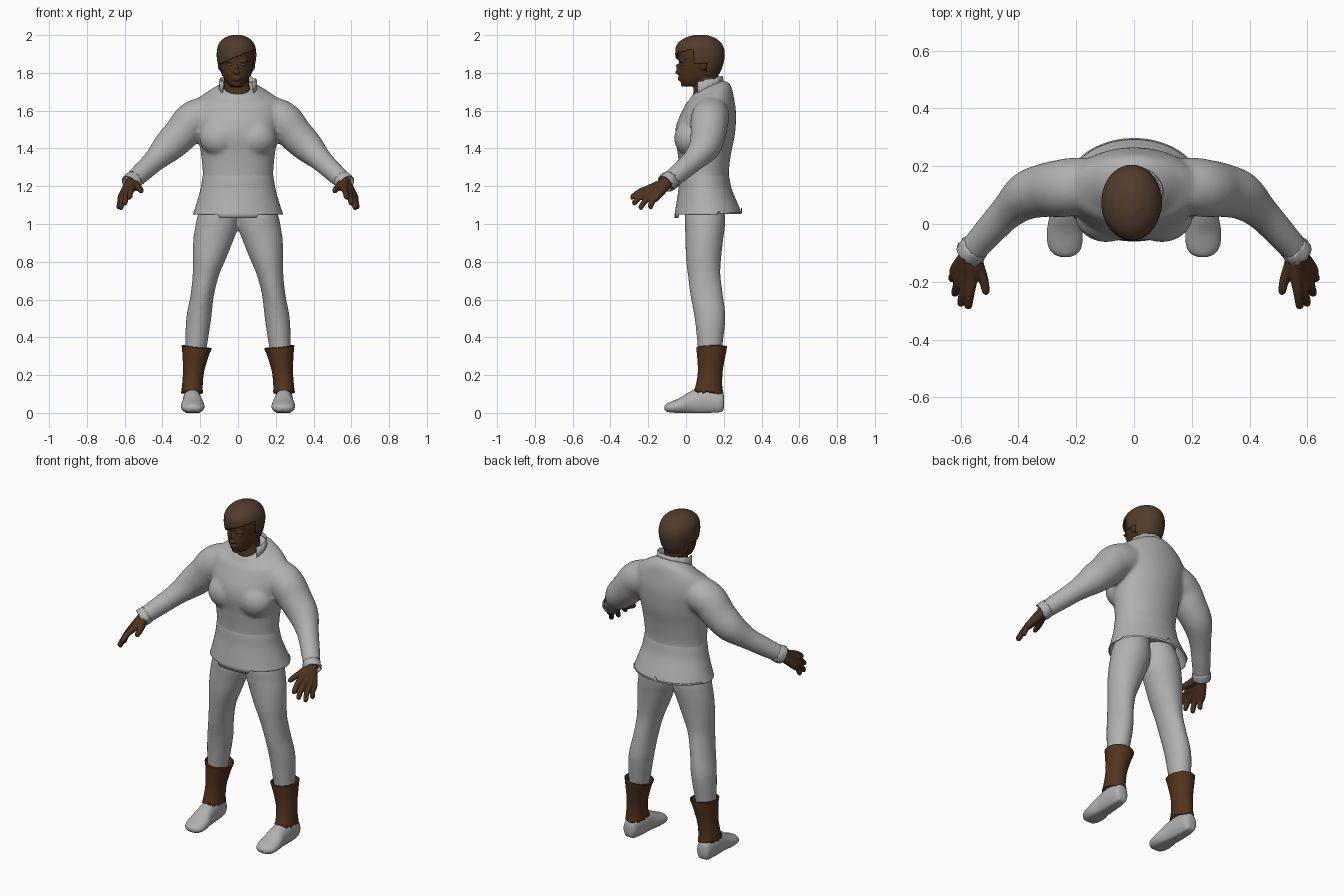
import bpy, bmesh, math, random
from mathutils import Vector, Matrix

random.seed(4)
if "Cube" in bpy.data.objects:
    bpy.data.objects.remove(bpy.data.objects["Cube"], do_unlink=True)


def material(name, rgb):
    m = bpy.data.materials.new(name)
    m.use_nodes = True
    m.diffuse_color = (*rgb, 1)
    m.node_tree.nodes["Principled BSDF"].inputs["Base Color"].default_value = (*rgb, 1)
    return m


cloth = material("grey cloth", (.44, .44, .44))
skin = material("dark skin", (.074, .033, .014))
hair_brown = material("brown hair", (.082, .046, .026))
leather = material("brown leather", (.086, .034, .013))
eye_white = material("eye white", (.35, .3, .26))


def smooth_rows(rows, steps):
    """Catmull-Rom interpolation through rows of numbers."""
    out = []
    last = len(rows) - 1
    for i in range(last):
        p = [rows[max(0, min(last, i + k))] for k in (-1, 0, 1, 2)]
        for s in range(steps):
            t = s / steps
            out.append([b + t / 2 * (c - a + t * (2 * a - 5 * b + 4 * c - d + t * (3 * (b - c) + d - a)))
                        for a, b, c, d in zip(*p)])
    return out + [list(rows[last])]


def skin_rings(bm, rings, caps=True):
    """Bridge equal rings of points."""
    grid = [[bm.verts.new(p) for p in ring] for ring in rings]
    n = len(grid[0])
    for lower, upper in zip(grid, grid[1:]):
        for i in range(n):
            j = (i + 1) % n
            bm.faces.new((lower[i], lower[j], upper[j], upper[i]))
    if caps:
        bm.faces.new(grid[-1])
        bm.faces.new(grid[0][::-1])


def ellipse(centre, u, v, n):
    return [centre + u * math.cos(math.tau * i / n) + v * math.sin(math.tau * i / n) for i in range(n)]


def body(bm, rows, side=1, n=48, steps=4, caps=True):
    """Horizontal rings: height, centre x, half width, front y, back y, tilt."""
    rings = []
    for z, cx, w, front, back, tilt in smooth_rows([tuple(r) + (0,) * (6 - len(r)) for r in rows], steps):
        depth = (back - front) / 2
        rings.append(ellipse(Vector((cx * side, (front + back) / 2, z)), Vector((w, 0, 0)),
                             Vector((0, depth, tilt * depth)), n))
    skin_rings(bm, rings, caps)


def tube(bm, rows, side=1, n=20, steps=5, caps=True):
    """Round tube along x, y, z, radius."""
    path = smooth_rows(rows, steps)
    pts = [Vector((x * side, y, z)) for x, y, z, r in path]
    rings = []
    for i, p in enumerate(pts):
        t = (pts[min(i + 1, len(pts) - 1)] - pts[max(i - 1, 0)]).normalized()
        u = t.cross(Vector((0, 0, 1))).normalized()
        rings.append(ellipse(p, u * path[i][3], t.cross(u) * path[i][3], n))
    skin_rings(bm, rings, caps)


def ball(bm, centre, size, turn=0):
    m = Matrix.Translation(centre) @ Matrix.Rotation(turn, 4, 'X') @ Matrix.Diagonal((*size, 1))
    bmesh.ops.create_uvsphere(bm, u_segments=20, v_segments=12, radius=1, matrix=m)


def finish(bm, name, mat, voxel=0, relax=4, thick=0):
    bmesh.ops.recalc_face_normals(bm, faces=bm.faces)
    mesh = bpy.data.meshes.new(name)
    bm.to_mesh(mesh)
    bm.free()
    mesh.materials.append(mat)
    mesh.shade_smooth()
    mesh.set_sharp_from_angle(angle=math.radians(50))
    ob = bpy.data.objects.new(name, mesh)
    bpy.context.collection.objects.link(ob)
    if voxel:
        mod = ob.modifiers.new("blend", 'REMESH')
        mod.mode = 'VOXEL'
        mod.voxel_size = voxel
        mod.use_smooth_shade = True
        mod = ob.modifiers.new("relax", 'SMOOTH')
        mod.factor = .5
        mod.iterations = relax
    if thick:
        mod = ob.modifiers.new("thickness", 'SOLIDIFY')
        mod.thickness = thick
        mod.offset = 0


# Shirt: torso, chest and both sleeves blended together
bm = bmesh.new()
body(bm, [(1.13, 0, .19, -.03, .235), (1.2, 0, .189, -.034, .23), (1.28, 0, .187, -.035, .227),
          (1.38, 0, .197, -.045, .24), (1.46, 0, .21, -.058, .257),
          (1.53, 0, .225, -.05, .264), (1.6, 0, .235, -.019, .264), (1.66, 0, .215, .002, .252, .15),
          (1.7, 0, .15, .018, .232, .4), (1.725, 0, .098, .034, .187, .5)], n=96)
for s in (1, -1):
    ball(bm, (.095 * s, .03, 1.455), (.11, .094, .1))
    tube(bm, [(.1, .135, 1.6, .09), (.2, .13, 1.568, .1), (.25, .123, 1.538, .1), (.3, .118, 1.478, .094),
              (.37, .098, 1.408, .084), (.44, .04, 1.338, .061), (.51, -.035, 1.272, .053),
              (.565, -.098, 1.221, .047)], s, n=32)
finish(bm, "shirt", cloth, voxel=.009, relax=12)

# Flared shirt tail with a stepped hem, tucked into the waist above
bm = bmesh.new()
body(bm, [(1.05, 0, .237, -.058, .295), (1.1, 0, .22, -.05, .275), (1.18, 0, .197, -.038, .241),
          (1.24, 0, .187, -.034, .228), (1.28, 0, .18, -.026, .218)], n=120, steps=5, caps=False)
for v in bm.verts:
    if v.co.z < 1.051:
        if v.co.y < .05:
            v.co.z -= .018 if abs(v.co.x) < .1 else 0
        elif v.co.y > .17:
            v.co.z += .035 if abs(v.co.x) < .012 else .014
finish(bm, "shirt_tail", cloth, thick=.005)

# Standing collar, open at the throat
bm = bmesh.new()
pairs = []
for i in range(51):
    a = math.radians(-35 + 5 * i)
    x, y = math.cos(a), math.sin(a) * .083
    pairs.append((bm.verts.new((x * .1, .111 + y * 1.04, 1.7 + y / 2)),
                  bm.verts.new((x * .096, .11 + y, 1.765 + y / 5 + random.uniform(-.004, .004)))))
for p, q in zip(pairs, pairs[1:]):
    bm.faces.new((p[0], q[0], q[1], p[1]))
finish(bm, "collar", cloth, thick=.006)

# Trousers: both legs meeting at the hips
bm = bmesh.new()
for s in (1, -1):
    body(bm, [(1.16, .085, .085, .02, .18), (1.05, .105, .107, -.005, .206), (.98, .114, .113, -.005, .205),
              (.92, .129, .107, -.003, .197), (.82, .151, .089, 0, .186), (.73, .17, .07, .01, .182),
              (.62, .19, .062, .024, .196), (.5, .208, .066, .046, .208), (.35, .222, .057, .062, .192),
              (.18, .237, .042, .075, .17)], s)
finish(bm, "trousers", cloth, voxel=.009, relax=5)

for side, s in (("left", 1), ("right", -1)):
    # Flared leather gaiter
    bm = bmesh.new()
    body(bm, [(.35, .219, .077, .058, .213, .03), (.32, .222, .069, .061, .208), (.22, .235, .052, .067, .19),
              (.14, .242, .051, .054, .188), (.108, .243, .054, .042, .194, -.06)], s, caps=False)
    for v in bm.verts:
        if v.co.z < .118:
            v.co.z += random.uniform(-.007, .007)
        elif v.co.z > .33:
            v.co.z += (abs(v.co.x) - .22) * .1
    finish(bm, side + "_gaiter", leather, thick=.008)

    # Shoe: upright rings from heel to toe (y, centre x, half width, bottom, top)
    bm = bmesh.new()
    rings = []
    for y, cx, w, low, top in smooth_rows([(.202, .246, .02, .03, .09), (.185, .246, .04, .005, .125),
                                           (.1, .244, .048, 0, .145), (.03, .241, .052, 0, .127),
                                           (-.03, .24, .062, 0, .088), (-.08, .239, .057, .002, .064),
                                           (-.105, .238, .038, .008, .05), (-.115, .238, .012, .02, .036)], 4):
        ring = ellipse(Vector((cx * s, y, (low + top) / 2)), Vector((w, 0, 0)), Vector((0, 0, (top - low) / 2)), 32)
        for p in ring:
            p.z = max(p.z, low + (top - low) * .08) - .08 * (top - low)  # flattened sole
        rings.append(ring)
    skin_rings(bm, rings)
    finish(bm, side + "_shoe", cloth)

    # Ragged cuff around the wrist
    bm = bmesh.new()
    tube(bm, [(.548, -.078, 1.237, .046), (.562, -.094, 1.224, .049), (.574, -.108, 1.213, .047)],
         s, n=24, steps=2, caps=False)
    for v in bm.verts:
        v.co.y += random.uniform(-.006, .006)
    finish(bm, side + "_cuff", cloth, thick=.004)

    # Hand: fingers running from the wrist, blended into a palm
    bm = bmesh.new()
    wrist = (.562, -.095, 1.223, .031)
    for knuckle, tip in [((.562, -.188, 1.19), (.575, -.293, 1.138)), ((.583, -.184, 1.172), (.6, -.283, 1.106)),
                         ((.602, -.173, 1.156), (.622, -.246, 1.081)), ((.615, -.153, 1.146), (.632, -.192, 1.083))]:
        k, t = Vector(knuckle), Vector(tip)
        mid = k.lerp(t, .5) + Vector((0, -.004, .007))
        tube(bm, [(.535, -.06, 1.25, .03), wrist, (*k, .021), (*mid, .016), (*k.lerp(t, .93), .0135), (*t, .006)], s, n=16)
    tube(bm, [wrist, (.538, -.15, 1.2, .022), (.521, -.192, 1.187, .017),
              (.513, -.232, 1.176, .014), (.511, -.245, 1.172, .006)], s, n=16)
    finish(bm, side + "_hand", skin, voxel=.005, relax=3)

# Head with neck, nose, lips, chin, brows and ears
mid_x = -.008
skull = [(1.727, mid_x, .026, -.005, .05), (1.74, mid_x, .044, -.022, .09), (1.77, mid_x, .065, -.035, .145),
         (1.81, mid_x, .081, -.037, .174), (1.85, mid_x, .089, -.036, .188), (1.9, mid_x, .094, -.043, .195),
         (1.945, mid_x, .085, -.035, .183), (1.975, mid_x, .058, .002, .15), (1.99, mid_x, .022, .05, .105)]
bm = bmesh.new()
body(bm, skull)
body(bm, [(1.63, 0, .08, .04, .18), (1.69, 0, .074, .038, .172), (1.74, mid_x, .066, .043, .17),
          (1.8, mid_x, .068, .05, .172)])
ball(bm, (mid_x, -.038, 1.818), (.011, .012, .033), .3)
ball(bm, (mid_x, -.044, 1.803), (.019, .014, .011))
ball(bm, (mid_x, -.033, 1.775), (.024, .012, .006))
ball(bm, (mid_x, -.031, 1.764), (.02, .012, .006))
ball(bm, (mid_x, -.014, 1.738), (.022, .014, .012))
for s in (1, -1):
    ball(bm, (mid_x + .036 * s, -.028, 1.862), (.027, .012, .007))
    ball(bm, (mid_x + .09 * s, .09, 1.845), (.009, .019, .034), .2)
finish(bm, "head", skin, voxel=.005, relax=3)

# Eyes
for side, s in (("left", 1), ("right", -1)):
    bm = bmesh.new()
    ball(bm, (mid_x + .035 * s, -.026, 1.845), (.012, .007, .005))
    finish(bm, side + "_eye", eye_white)

# Hair: a shell over the skull with a fringe swept to one side
bm = bmesh.new()
body(bm, [(z + max(0, z - 1.9) * .06, x, w + .007, f - .01, b + .006) for z, x, w, f, b in skull], n=72, steps=7)


def hairline(p):
    if p.y < .045:
        return 1.888 + .42 * p.x
    return 1.85 if p.y < .11 else 1.785


bare = [f for f in bm.faces if f.calc_center_median().z < hairline(f.calc_center_median())]
bmesh.ops.delete(bm, geom=bare, context='FACES')
finish(bm, "hair", hair_brown, thick=.008)
